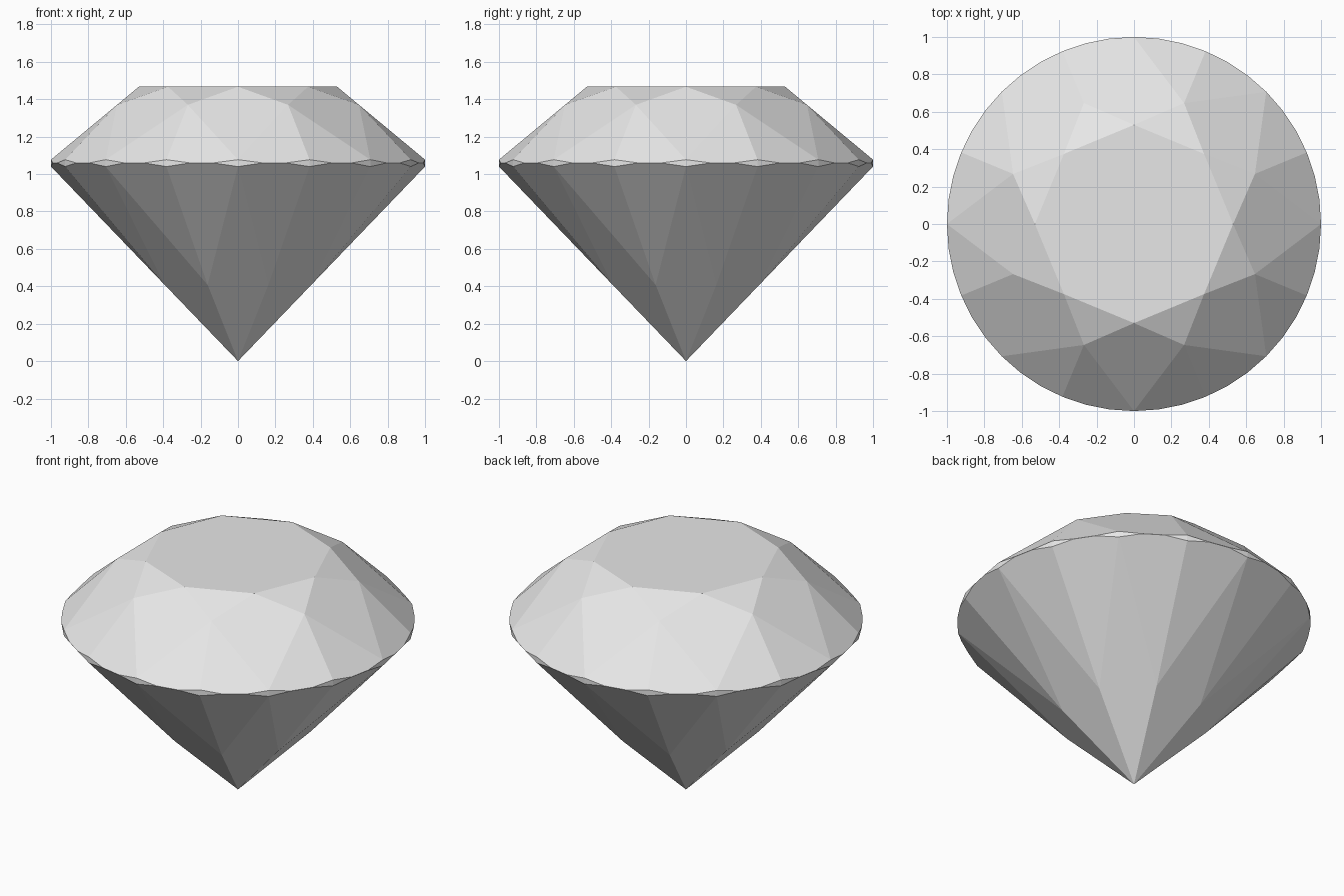
import bpy, bmesh
from math import cos, sin, radians

cube = bpy.data.objects.get("Cube")
if cube:
    bpy.data.objects.remove(cube, do_unlink=True)

# Main proportions of the round cut
TABLE_R, TABLE_Z = 0.53, 1.467
UPPER_R, LOWER_R = 0.70, 0.424
GIRDLE_TOP, GIRDLE_LOW = 1.077, 1.04
STEPS = 48                      # three segments per girdle facet
HALF = cos(radians(11.25))

bm = bmesh.new()


def point(radius, angle, z):
    a = radians(angle)
    return bm.verts.new((radius * cos(a), radius * sin(a), z))


# Facet corners lie in the planes of the main crown and pavilion facets
main_r = cos(radians(22.5))
crown_slope = (TABLE_Z - GIRDLE_TOP) / (1 - TABLE_R)
upper_z = TABLE_Z - crown_slope * (UPPER_R * main_r - TABLE_R)
lower_z = GIRDLE_LOW * LOWER_R * main_r


def girdle(z, corner_r, corner_z):
    """Scalloped ring where the girdle facets meet the round band."""
    slope = (corner_z - z) / (HALF - corner_r * HALF)
    ring = []
    for i in range(STEPS):
        offset = cos(radians((i % 3) * 7.5 - 11.25)) - HALF
        ring.append(point(1, i * 7.5, z - slope * offset))
    return ring


table = [point(TABLE_R, 45 * k, TABLE_Z) for k in range(8)]
upper = [point(UPPER_R, 45 * k + 22.5, upper_z) for k in range(8)]
lower = [point(LOWER_R, 45 * k + 22.5, lower_z) for k in range(8)]
top_ring = girdle(GIRDLE_TOP, UPPER_R, upper_z)
low_ring = girdle(GIRDLE_LOW, LOWER_R, lower_z)
culet = point(0, 0, 0)

# Table, then star, kite and girdle facets for each eighth
bm.faces.new(table)
for k in range(8):
    n = (k + 1) % 8
    s = 6 * k
    bm.faces.new((table[k], upper[k], table[n]))
    bm.faces.new((table[k], upper[k - 1], top_ring[s], upper[k]))
    bm.faces.new((culet, lower[k], low_ring[s], lower[k - 1]))
    for start in (s, s + 3):
        span = [(start + i) % STEPS for i in range(4)]
        bm.faces.new([upper[k]] + [top_ring[i] for i in span])
        bm.faces.new([lower[k]] + [low_ring[i] for i in reversed(span)])

# Thin girdle band
for i in range(STEPS):
    j = (i + 1) % STEPS
    bm.faces.new((low_ring[i], low_ring[j], top_ring[j], top_ring[i]))

bmesh.ops.recalc_face_normals(bm, faces=bm.faces[:])
mesh = bpy.data.meshes.new("cut_gem")
bm.to_mesh(mesh)
bm.free()

# Single plain grey material
grey = bpy.data.materials.new("light grey")
grey.use_nodes = True
colour = (0.8, 0.8, 0.8, 1)
grey.diffuse_color = colour
for node in grey.node_tree.nodes:
    if node.type == "BSDF_PRINCIPLED":
        node.inputs["Base Color"].default_value = colour
mesh.materials.append(grey)

gem = bpy.data.objects.new("cut_gem", mesh)
bpy.context.collection.objects.link(gem)
